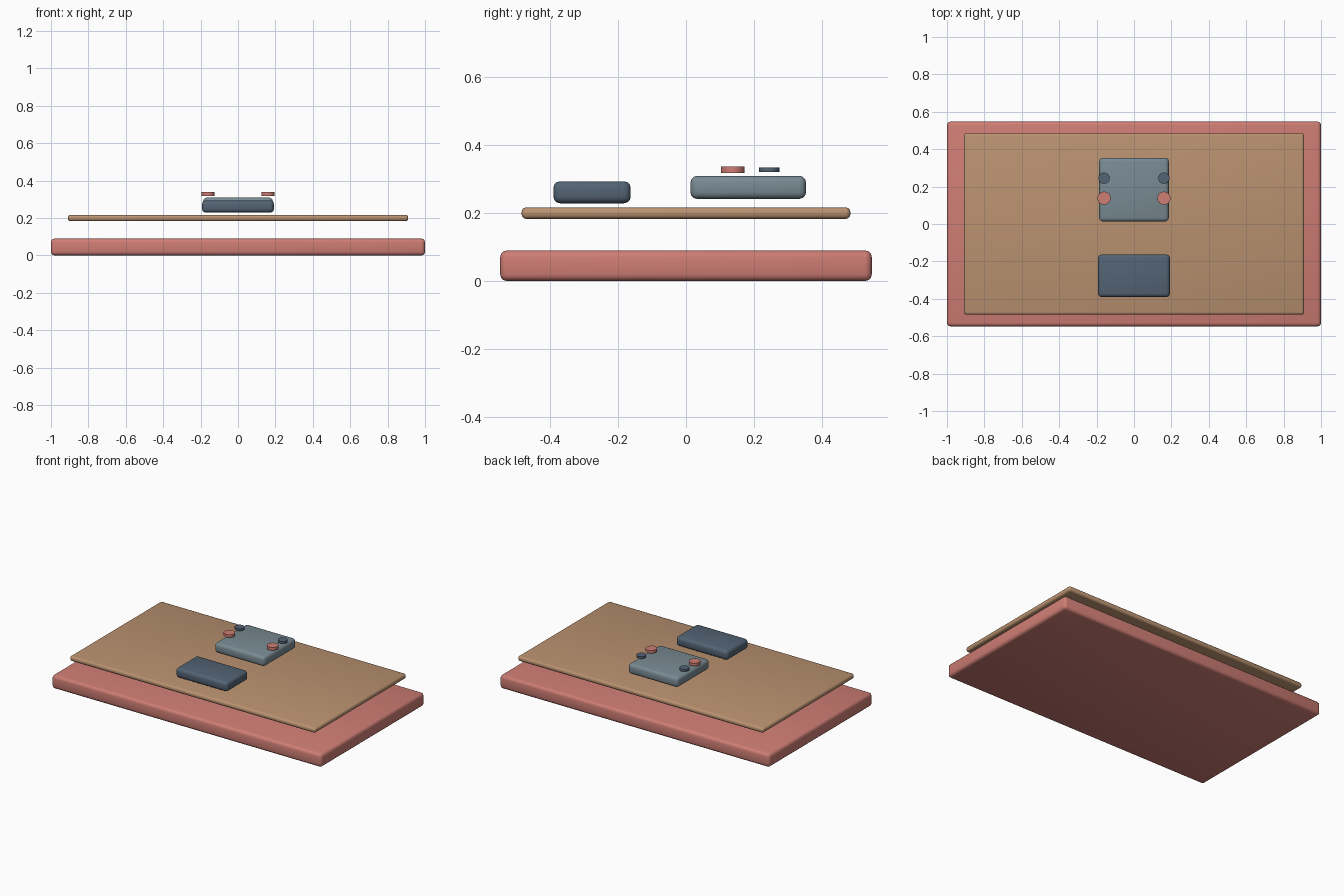
import bpy, math

if "Cube" in bpy.data.objects:
    bpy.data.objects.remove(bpy.data.objects["Cube"])


def material(name, rgb):
    m = bpy.data.materials.new(name)
    lin = [(c / 255 / 12.92) if c < 10 else ((c / 255 + 0.055) / 1.055) ** 2.4 for c in rgb]
    m.diffuse_color = (*lin, 1)
    m.use_nodes = True
    m.node_tree.nodes["Principled BSDF"].inputs["Base Color"].default_value = m.diffuse_color
    return m


RED = material("coral red", (206, 125, 116))
TAN = material("tan wood", (186, 146, 112))
SLATE = material("slate blue", (83, 99, 116))
GREY = material("blue grey", (121, 139, 147))


def finish(obj, name, mat, angle):
    obj.name = name
    obj.data.materials.append(mat)
    bpy.ops.object.shade_smooth_by_angle(angle=math.radians(angle))


def slab(name, x, y, z, bevel, mat):
    """Rounded box spanning the given (min, max) ranges."""
    spans = (x, y, z)
    bpy.ops.mesh.primitive_cube_add(size=1, location=[(a + b) / 2 for a, b in spans])
    obj = bpy.context.object
    obj.scale = [b - a for a, b in spans]
    bpy.ops.object.transform_apply(location=False, rotation=False, scale=True)
    mod = obj.modifiers.new("rounded edges", "BEVEL")
    mod.width = bevel
    mod.segments = 3
    bpy.ops.object.modifier_apply(modifier=mod.name)
    finish(obj, name, mat, 40)


def disc(name, x, y, z, radius, mat):
    bpy.ops.mesh.primitive_cylinder_add(vertices=32, radius=radius, depth=z[1] - z[0],
                                        location=(x, y, (z[0] + z[1]) / 2))
    finish(bpy.context.object, name, mat, 40)


# Base and the board floating above it
slab("base", (-1, 1), (-0.548, 0.548), (0, 0.09), 0.02, RED)
slab("board", (-0.91, 0.91), (-0.485, 0.485), (0.183, 0.217), 0.014, TAN)

# Two blocks over the board
slab("front_block", (-0.192, 0.192), (-0.391, -0.163), (0.229, 0.294), 0.02, SLATE)
slab("back_block", (-0.186, 0.186), (0.013, 0.354), (0.242, 0.31), 0.02, GREY)

# Paired buttons above the back block
for side, sx in (("left", -1), ("right", 1)):
    disc(side + "_large_button", sx * 0.16, 0.138, (0.319, 0.338), 0.035, RED)
    disc(side + "_small_button", sx * 0.16, 0.245, (0.321, 0.335), 0.03, SLATE)
